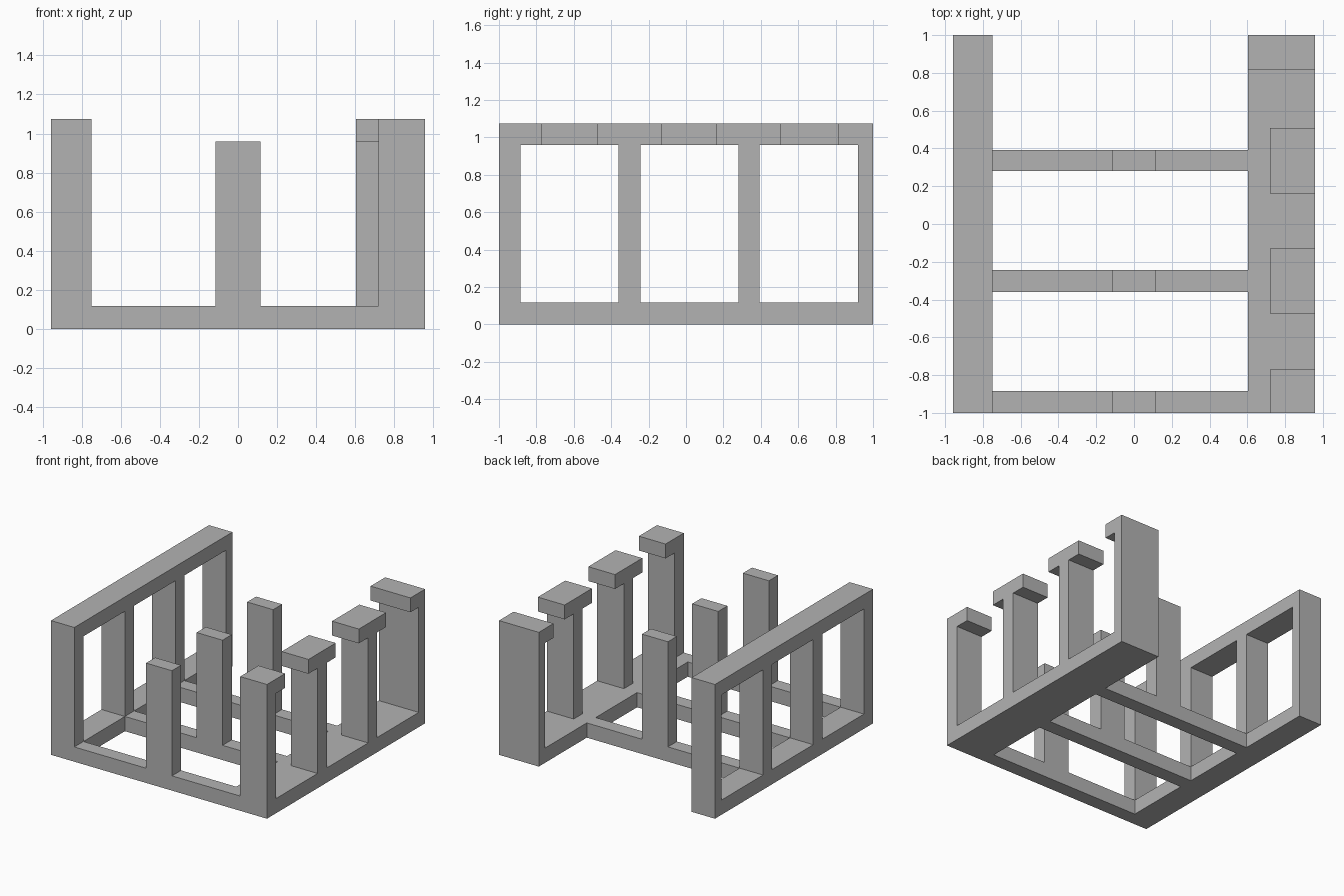
import bpy
import bmesh
from mathutils import Vector

if "Cube" in bpy.data.objects:
    bpy.data.objects.remove(bpy.data.objects["Cube"], do_unlink=True)

grey = bpy.data.materials.new("plain grey")
grey.use_nodes = True
colour = (0.45, 0.45, 0.45, 1)
grey.diffuse_color = colour
grey.node_tree.nodes["Principled BSDF"].inputs["Base Color"].default_value = colour

# Shared levels and edges
FLOOR, BEAM, TOP = 0.118, 0.96, 1.075
WALL_OUT, WALL_IN = -0.957, -0.75
DECK_IN, POST_IN, DECK_OUT = 0.604, 0.72, 0.957
POSTS = [(-1, -0.885), (-0.36, -0.243), (0.28, 0.393), (0.92, 1)]
CAPS = [(-1, -0.77), (-0.475, -0.13), (0.162, 0.508), (0.815, 1)]


def rect(a0, a1, b0, b1):
    return [(a0, b0), (a1, b0), (a1, b1), (a0, b1)]


def extrude(name, outline, axis, start, end, holes=()):
    """Extrude a flat outline along x or y; its second coordinate is z."""
    bm = bmesh.new()

    def place(p):
        return (start, p[0], p[1]) if axis == "x" else (p[0], start, p[1])

    if holes:
        for loop in [outline, *holes]:
            verts = [bm.verts.new(place(p)) for p in loop]
            for i, v in enumerate(verts):
                bm.edges.new((verts[i - 1], v))
        bmesh.ops.triangle_fill(bm, edges=bm.edges[:], use_beauty=True)
    else:
        bm.faces.new([bm.verts.new(place(p)) for p in outline])
    out = bmesh.ops.extrude_face_region(bm, geom=bm.faces[:])
    moved = [g for g in out["geom"] if isinstance(g, bmesh.types.BMVert)]
    shift = Vector((1, 0, 0) if axis == "x" else (0, 1, 0)) * (end - start)
    bmesh.ops.translate(bm, verts=moved, vec=shift)
    bmesh.ops.recalc_face_normals(bm, faces=bm.faces[:])
    mesh = bpy.data.meshes.new(name)
    bm.to_mesh(mesh)
    bm.free()
    mesh.materials.append(grey)
    obj = bpy.data.objects.new(name, mesh)
    bpy.context.collection.objects.link(obj)
    return obj


# Side wall with three open bays
bays = [rect(a[1], b[0], FLOOR, BEAM) for a, b in zip(POSTS, POSTS[1:])]
extrude("right_wall_frame", rect(-1, 1, 0, TOP), "x", WALL_OUT, WALL_IN, bays)

# Floor strip on the other side
extrude("left_floor_strip", rect(-1, 1, 0, FLOOR), "x", DECK_IN, DECK_OUT)

# Capped posts, the rear one being wider
names = ["front", "front_middle", "rear_middle", "rear"]
for name, (p0, p1), (c0, c1) in zip(names, POSTS, CAPS):
    profile = [(p0, FLOOR), (p1, FLOOR), (p1, BEAM)]
    if c1 > p1:
        profile += [(c1, BEAM)]
    profile += [(c1, TOP), (c0, TOP)]
    if c0 < p0:
        profile += [(c0, BEAM), (p0, BEAM)]
    inner = DECK_IN if name == "rear" else POST_IN
    extrude(name + "_capped_post", profile, "x", inner, DECK_OUT)

# Cross beams, each with a central pillar
half = 0.115
for name, (y0, y1) in zip(names, POSTS[:3]):
    profile = [(WALL_IN, 0), (DECK_IN, 0), (DECK_IN, FLOOR), (half, FLOOR),
               (half, BEAM), (-half, BEAM), (-half, FLOOR), (WALL_IN, FLOOR)]
    extrude(name + "_beam_and_pillar", profile, "y", y0, y1)
